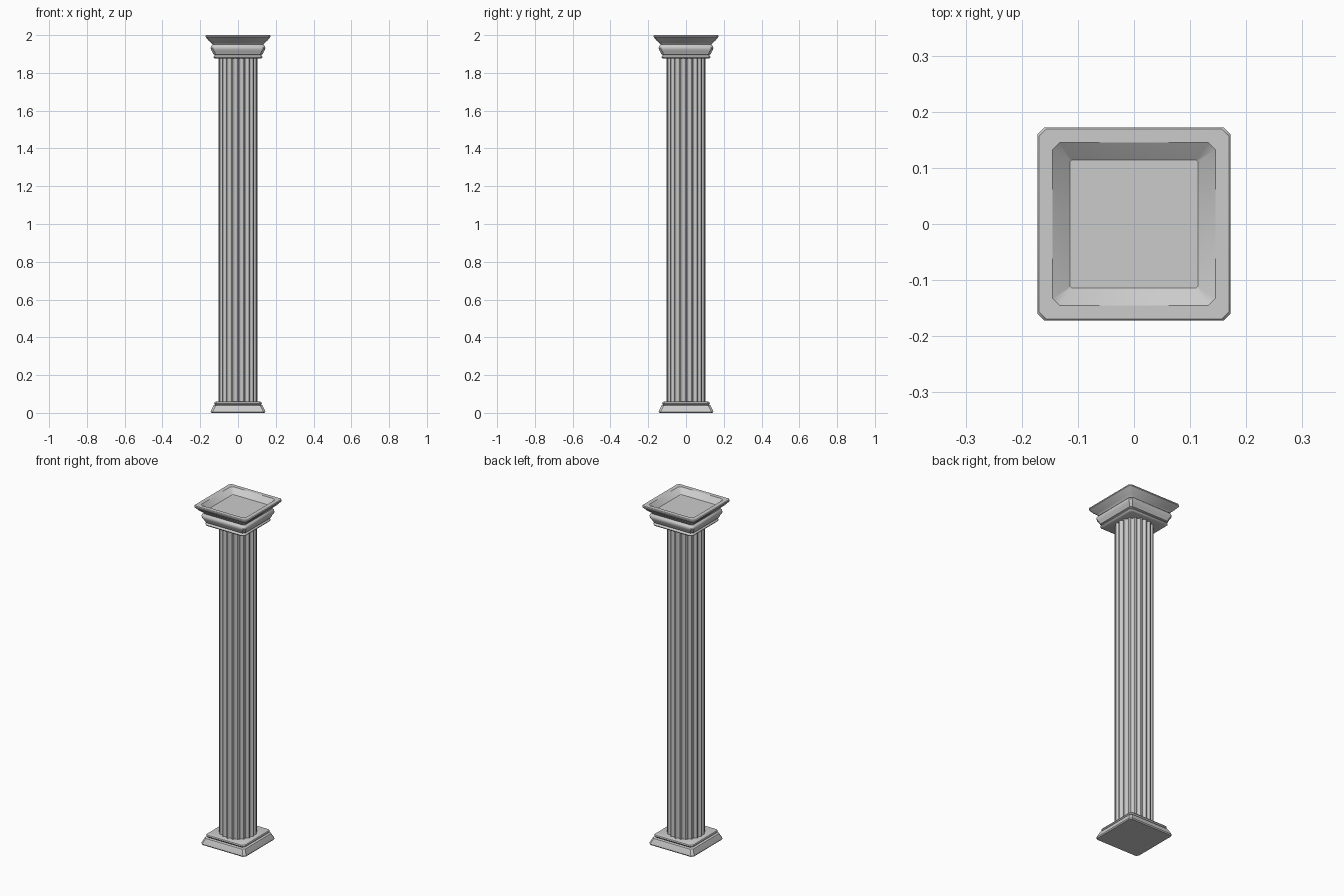
import bpy, bmesh, math

if "Cube" in bpy.data.objects:
    bpy.data.objects.remove(bpy.data.objects["Cube"])


def loft(name, rings, smooth):
    """Skin a stack of equal-length point rings and cap both ends."""
    bm = bmesh.new()
    loops = [[bm.verts.new(p) for p in ring] for ring in rings]
    n = len(loops[0])
    for a, b in zip(loops, loops[1:]):
        for i in range(n):
            j = (i + 1) % n
            bm.faces.new((a[i], a[j], b[j], b[i]))
    bm.faces.new(loops[0][::-1])
    bm.faces.new(loops[-1])
    me = bpy.data.meshes.new(name)
    bm.to_mesh(me)
    bm.free()
    ob = bpy.data.objects.new(name, me)
    bpy.context.collection.objects.link(ob)
    bpy.ops.object.select_all(action='DESELECT')
    ob.select_set(True)
    bpy.context.view_layer.objects.active = ob
    bpy.ops.object.shade_smooth_by_angle(angle=math.radians(smooth))
    return ob


def square(h, z, c=0.012):
    """Square ring with clipped corners, half width h."""
    k = h - c
    return [(h, -k, z), (h, k, z), (k, h, z), (-k, h, z),
            (-h, k, z), (-h, -k, z), (-k, -h, z), (k, -h, z)]


def fluted(z, flutes=20, steps=8, radius=0.102, depth=0.011):
    """Round ring with concave flutes separated by narrow flat fillets."""
    pts = []
    for f in range(flutes):
        for s in range(steps):
            t = s / (steps - 1)
            a = 2 * math.pi * (f + 0.1 + 0.8 * t) / flutes
            r = radius - depth * math.sin(math.pi * t)
            pts.append((r * math.cos(a), r * math.sin(a), z))
    return pts


# Plinth: sloped foot, groove and rounded rim
base = [(0.141, 0), (0.145, 0.006), (0.143, 0.012), (0.131, 0.038),
        (0.120, 0.042), (0.124, 0.046), (0.127, 0.051), (0.124, 0.057),
        (0.118, 0.060)]
loft("base", [square(h, z) for h, z in base], 35)

# Fluted shaft
loft("shaft", [fluted(0.055), fluted(1.885)], 35)

# Capital: rim, bulging moulding, flared cornice and sunken top
capital = [(0.120, 1.875), (0.126, 1.878), (0.130, 1.884), (0.126, 1.891),
           (0.121, 1.894), (0.130, 1.898), (0.136, 1.912), (0.143, 1.924),
           (0.145, 1.933), (0.142, 1.942), (0.135, 1.950), (0.142, 1.960),
           (0.156, 1.971), (0.166, 1.984), (0.172, 1.990), (0.172, 1.996),
           (0.169, 2.000), (0.145, 2.000)]
rings = [square(h, z) for h, z in capital] + [square(0.114, 1.972, 0.003)]
loft("capital", rings, 35)
